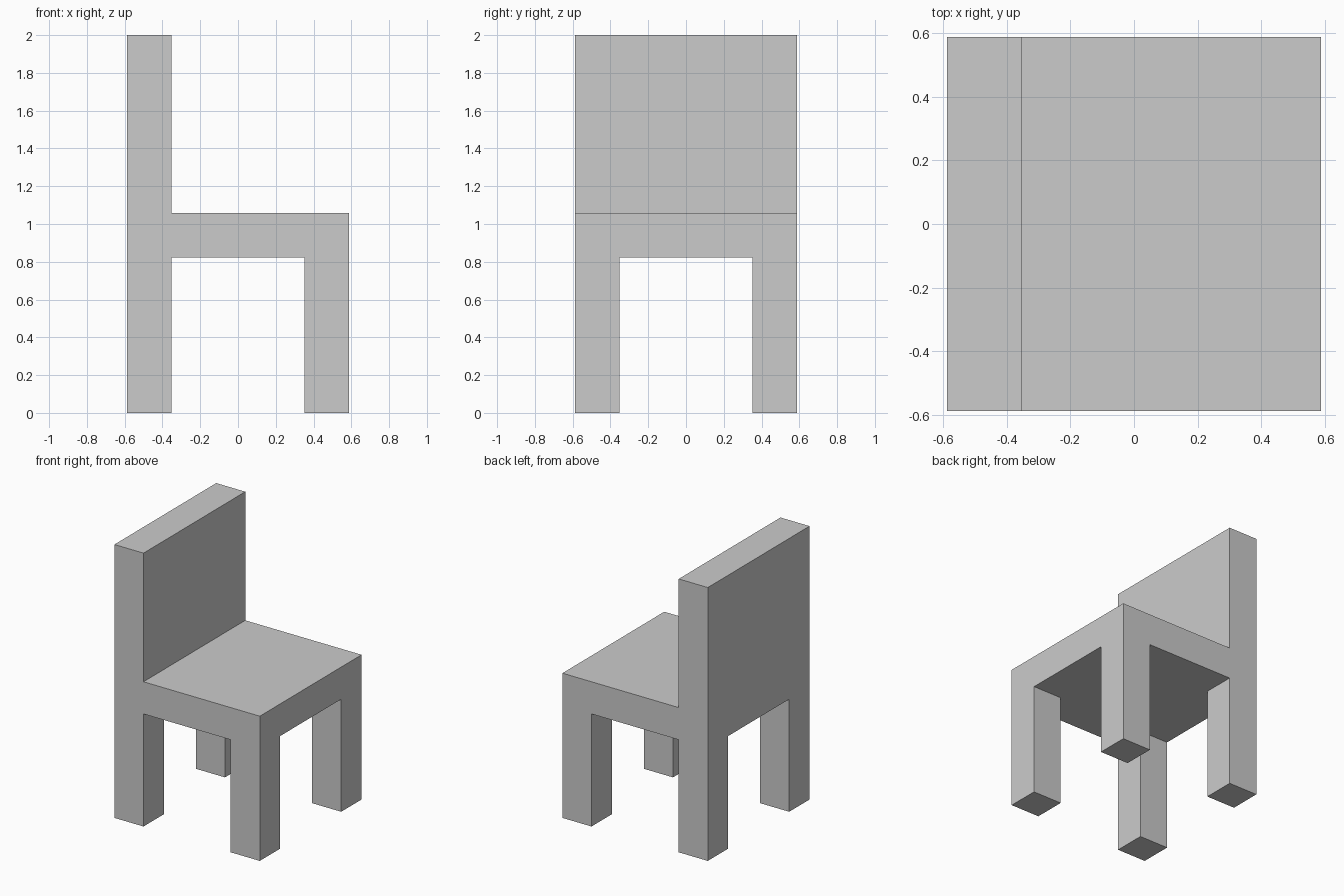
import bpy, bmesh
from math import copysign

if "Cube" in bpy.data.objects:
    bpy.data.objects.remove(bpy.data.objects["Cube"])

U = 2 / 17                      # module: the chair is 17 units tall
OUTER, INNER = 5 * U, 3 * U     # outer edge and inner leg edge
SEAT_LOW, SEAT_TOP, TOP = 7 * U, 9 * U, 17 * U

bm = bmesh.new()


def extrude_to(faces, z):
    """Extrude faces as one region and move the new end to height z."""
    out = bmesh.ops.extrude_face_region(bm, geom=faces)["geom"]
    for v in out:
        if isinstance(v, bmesh.types.BMVert):
            v.co.z = z


def pick(z, test):
    """Horizontal faces at height z whose centre passes the test."""
    found = []
    for f in bm.faces:
        if all(abs(v.co.z - z) < 1e-4 for v in f.verts):
            c = f.calc_center_median()
            if test(c.x, c.y):
                found.append(f)
    return found


# Seat slab: 3 x 3 cells, with the corner cells matching the legs
bmesh.ops.create_grid(bm, x_segments=3, y_segments=3, size=1)
for v in bm.verts:
    v.co.x, v.co.y = (copysign(OUTER if abs(c) > 0.6 else INNER, c) for c in v.co.xy)
    v.co.z = SEAT_LOW
extrude_to(bm.faces[:], SEAT_TOP)

# Four legs from the corner cells of the underside
for sx in (-1, 1):
    for sy in (-1, 1):
        extrude_to(pick(SEAT_LOW, lambda x, y: x * sx > INNER and y * sy > INNER), 0)

# Backrest from the strip along the -x edge
extrude_to(pick(SEAT_TOP, lambda x, y: x < -INNER), TOP)

# Merge coplanar cells into clean flat faces
bmesh.ops.recalc_face_normals(bm, faces=bm.faces[:])
bmesh.ops.dissolve_limit(bm, angle_limit=0.01, verts=bm.verts[:], edges=bm.edges[:])

mesh = bpy.data.meshes.new("chair")
bm.to_mesh(mesh)
bm.free()
bpy.context.collection.objects.link(bpy.data.objects.new("chair", mesh))
